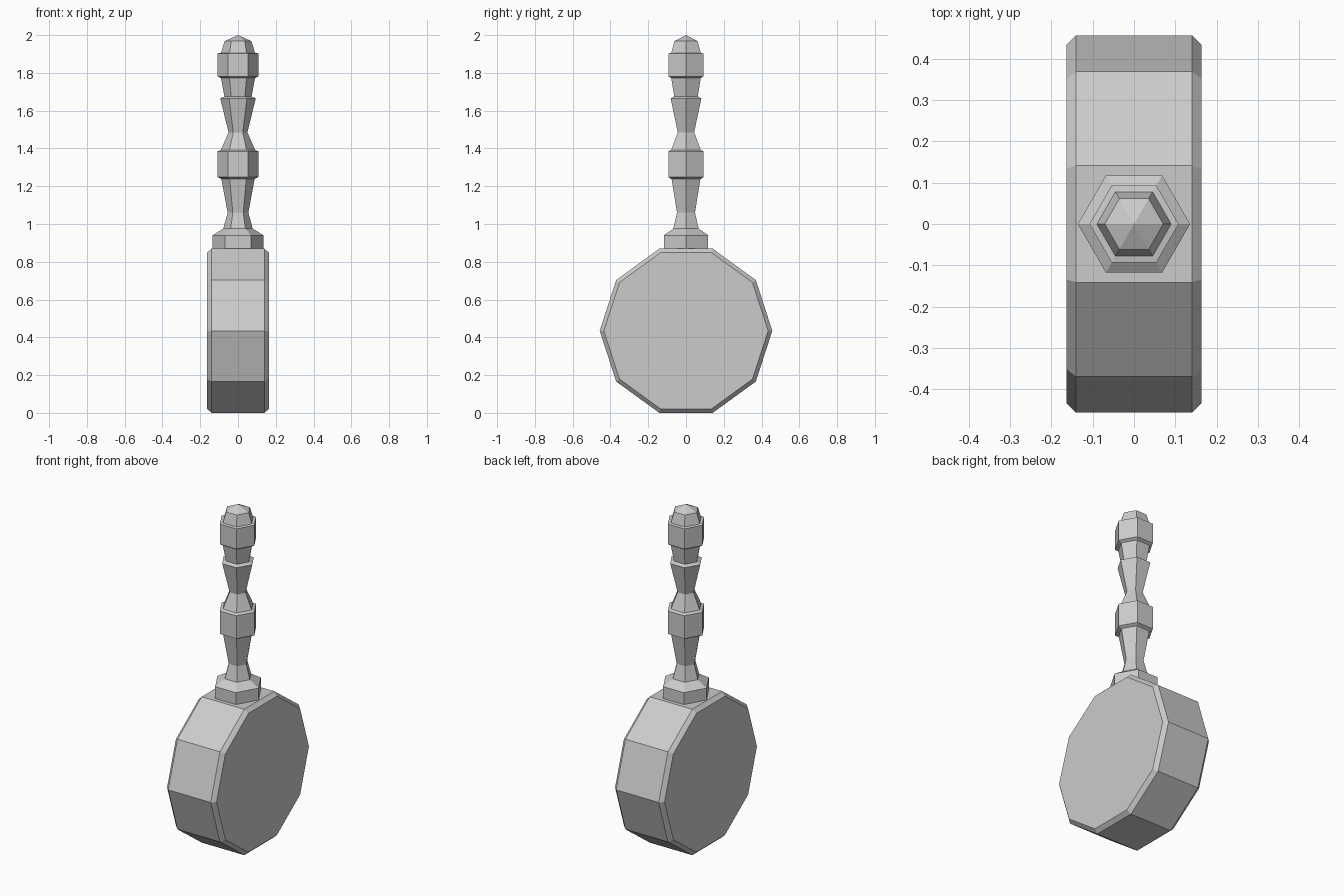
import bpy
from math import cos, sin, tau, radians

default = bpy.data.objects.get("Cube")
if default:
    bpy.data.objects.remove(default, do_unlink=True)

grey = bpy.data.materials.new("plain grey")
grey.use_nodes = True
colour = (0.6, 0.6, 0.6, 1)
grey.diffuse_color = colour
grey.node_tree.nodes["Principled BSDF"].inputs["Base Color"].default_value = colour


def lathe(name, profile, sides, place):
    """Skin (radius, height) rings with flat faces; place maps ring points to space."""
    verts, faces = [], []
    for radius, height in profile:
        for i in range(sides):
            a = tau * i / sides
            verts.append(place(radius * cos(a), radius * sin(a), height))
    for r in range(len(profile) - 1):
        for i in range(sides):
            j = (i + 1) % sides
            lo, hi = r * sides, (r + 1) * sides
            faces.append((lo + i, lo + j, hi + j, hi + i))
    faces.append(tuple(reversed(range(sides))))
    last = (len(profile) - 1) * sides
    if profile[-1][0] > 0:
        faces.append(tuple(range(last, last + sides)))
    mesh = bpy.data.meshes.new(name)
    mesh.from_pydata(verts, [], faces)
    mesh.materials.append(grey)
    obj = bpy.data.objects.new(name, mesh)
    bpy.context.collection.objects.link(obj)
    # Collapse a zero-radius ring into a single tip
    weld = obj.modifiers.new("weld tip", 'WELD')
    weld.merge_threshold = 0.0005
    return obj


# Ten-sided bevelled drum lying along x
drum_radius = 0.457
drum_centre = drum_radius * cos(radians(18))
lathe("drum_head",
      [(0.435, -0.163), (drum_radius, -0.14), (drum_radius, 0.14), (0.435, 0.163)],
      10, lambda u, v, h: (h, u, v + drum_centre))

# Six-sided turned parts, stacked upwards
upright = lambda u, v, h: (u, v, h)
lathe("handle_collar",
      [(0.136, 0.85), (0.136, 0.94), (0.078, 0.975)], 6, upright)
lathe("lower_grip",
      [(0.078, 0.975), (0.055, 1.06), (0.088, 1.238)], 6, upright)
lathe("middle_ring",
      [(0.088, 1.238), (0.108, 1.248), (0.108, 1.385), (0.09, 1.393)], 6, upright)
lathe("upper_grip",
      [(0.09, 1.393), (0.05, 1.485), (0.094, 1.665), (0.072, 1.675), (0.09, 1.772)],
      6, upright)
lathe("top_ring",
      [(0.09, 1.772), (0.108, 1.782), (0.108, 1.903), (0.09, 1.906)], 6, upright)
lathe("pommel",
      [(0.09, 1.906), (0.071, 1.968), (0, 2.0)], 6, upright)
